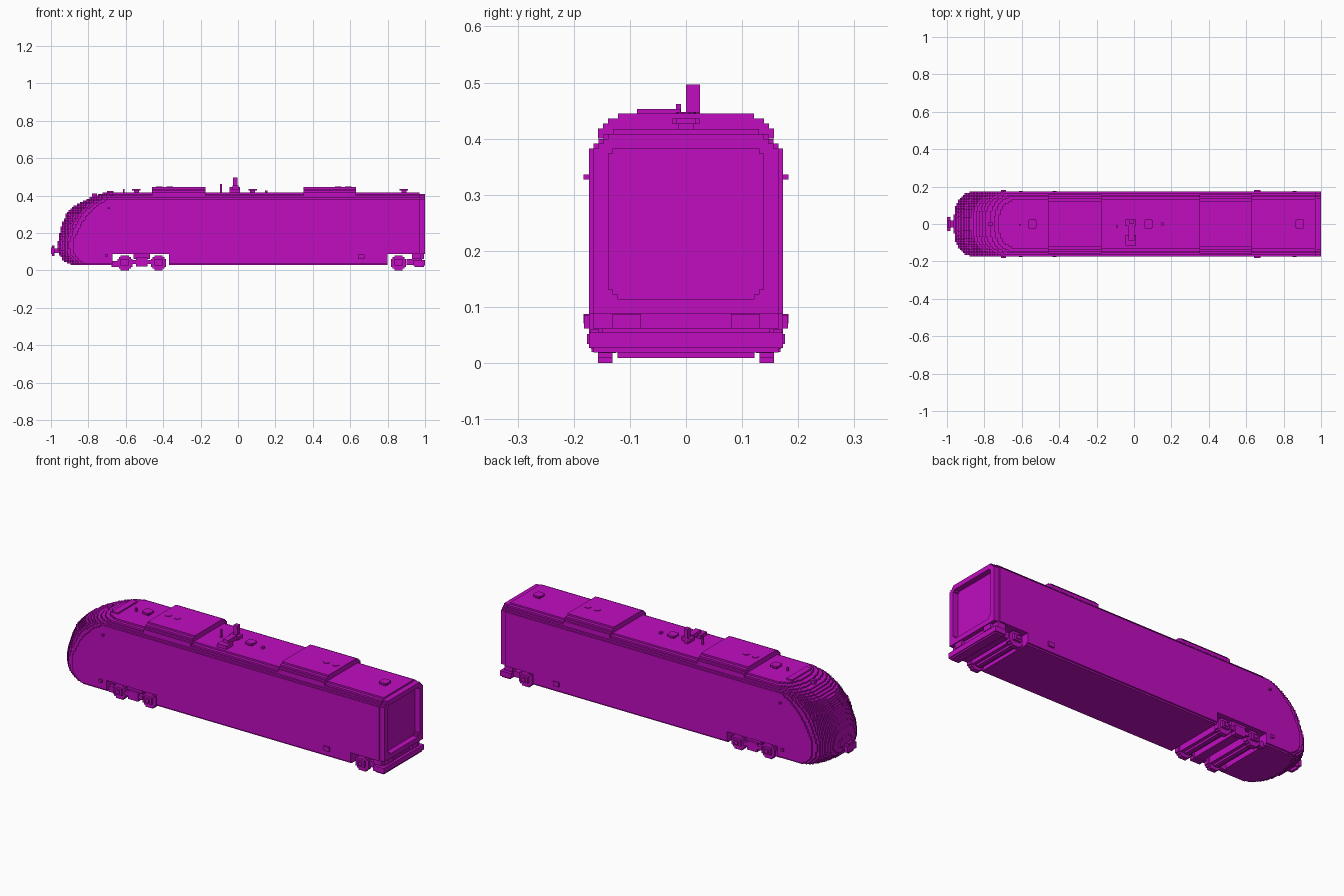
import bpy, bmesh, math

cube = bpy.data.objects.get("Cube")
if cube:
    bpy.data.objects.remove(cube, do_unlink=True)

magenta = bpy.data.materials.new("magenta")
COLOUR = (0.53, 0.004, 0.53, 1.0)
magenta.diffuse_color = COLOUR
magenta.use_nodes = True
magenta.node_tree.nodes["Principled BSDF"].inputs["Base Color"].default_value = COLOUR

V = 0.00866      # size of one stepped block
Z0 = 0.0275      # underside of the body
LAYERS = 45


def finish(name, bm):
    mesh = bpy.data.meshes.new(name)
    bm.to_mesh(mesh)
    bm.free()
    mesh.materials.append(magenta)
    ob = bpy.data.objects.new(name, mesh)
    bpy.context.collection.objects.link(ob)
    return ob


def boxes(name, *dims, mirror=False):
    """Join boxes given as (x0, x1, y0, y1, z0, z1); mirror repeats them at -y."""
    bm = bmesh.new()
    for x0, x1, y0, y1, z0, z1 in dims:
        for s in ((1, -1) if mirror else (1,)):
            vs = bmesh.ops.create_cube(bm, size=1)["verts"]
            for v in vs:
                v.co.x = x1 if v.co.x > 0 else x0
                v.co.y = s * (y1 + y0) / 2 + v.co.y * (y1 - y0)
                v.co.z = z1 if v.co.z > 0 else z0
    return finish(name, bm)


def lerp(table, z):
    if z <= table[0][0]:
        return table[0][1]
    for (za, xa), (zb, xb) in zip(table, table[1:]):
        if z <= zb:
            return xa + (xb - xa) * (z - za) / (zb - za)
    return table[-1][1]


# Nose curves as (height, x): the centre line tip and where the flat side starts
TIP = [(.03, -.89), (.05, -.93), (.08, -.955), (.12, -.965), (.18, -.96), (.25, -.94),
       (.30, -.92), (.35, -.87), (.385, -.80), (.418, -.71)]
SIDE = [(.03, -.78), (.08, -.835), (.15, -.845), (.20, -.82), (.25, -.79),
        (.30, -.75), (.35, -.69), (.38, -.65), (.418, -.61)]
SHOULDER = {0: 19, 41: 19, 42: 18, 43: 17, 44: 15}   # half width of special layers
NOSE_CELLS = 42
xs = [-.966 + i * V for i in range(NOSE_CELLS + 1)] + [-.37, .80, .97, 1.0]


def half_width(i, k):
    """Half width, in blocks, of the body in slice i and layer k."""
    x, z = (xs[i] + xs[i + 1]) / 2, Z0 + (k + .5) * V
    full = SHOULDER.get(k, 20)
    if k < 7 and (-.67 < x < -.37 or x > .80):       # wheel openings
        return 0
    if i == len(xs) - 2:                             # rear frame
        return 0 if k == 44 else full - 1
    t = (x - lerp(TIP, z)) / (lerp(SIDE, z) - lerp(TIP, z))
    if t <= 0:
        return 0
    return round(full * (1 - (1 - min(t, 1)) ** 2.5) ** (1 / 2.5))


def in_recess(i, j, k):
    y, z = abs(j + .5) * V, Z0 + (k + .5) * V
    corner = max(0, y - .121) + max(0, abs(z - .249) - .115)
    return i == len(xs) - 2 and y < .14 and abs(z - .249) < .134 and corner < .019


# Stepped body shell with the rounded nose
solid = set()
for i in range(len(xs) - 1):
    for k in range(LAYERS):
        w = half_width(i, k)
        solid.update((i, j, k) for j in range(-w, w) if not in_recess(i, j, k))

bm = bmesh.new()
corners = {}


def corner(c):
    if c not in corners:
        corners[c] = bm.verts.new((xs[c[0]], c[1] * V, Z0 + c[2] * V))
    return corners[c]


for cell in solid:
    for axis in range(3):
        for side in (0, 1):
            other = list(cell)
            other[axis] += 2 * side - 1
            if tuple(other) in solid:
                continue
            quad = []
            for a, b in ((0, 0), (1, 0), (1, 1), (0, 1)):
                c = list(cell)
                c[axis] += side
                c[(axis + 1) % 3] += a
                c[(axis + 2) % 3] += b
                quad.append(corner(tuple(c)))
            bm.faces.new(quad if side else quad[::-1])
bmesh.ops.dissolve_limit(bm, angle_limit=.01, verts=bm.verts, edges=bm.edges)
finish("body", bm)

# Roof pods with stepped sides and paired round caps
for name, a, b, caps in (("front", -.46, -.175, (-.42, -.365)), ("rear", .35, .63, (.535, .59))):
    boxes(name + "_roof_pod",
          *[(a, b, -w, w, z, z + h) for w, z, h in
            ((.157, .400, .018), (.148, .418, .009), (.139, .427, .009), (.121, .436, .009))])
    bm = bmesh.new()
    for x in caps:
        cap = bmesh.ops.create_cone(bm, cap_ends=True, segments=10, radius1=.018,
                                    radius2=.018, depth=.006)
        bmesh.ops.translate(bm, verts=cap["verts"], vec=(x, 0, .445))
    finish(name + "_pod_caps", bm)

# Mushroom vents and small roof fittings
for n, x in enumerate((-.543, .078, .887)):
    boxes(f"roof_vent_{n + 1}", (x - .013, x + .013, -.013, .013, .415, .427),
          (x - .023, x + .023, -.018, .018, .426, .436),
          (x - .018, x + .018, -.024, .024, .426, .436))
boxes("roof_studs", (-.616, -.606, -.009, 0, .415, .436), (.145, .158, -.008, .008, .415, .428),
      (-.095, -.086, -.018, -.009, .415, .462), (-.78, -.755, -.009, .009, .385, .412))
boxes("cab_roof_lip", (-.70, -.665, -.085, .085, .415, .425))

# Roof horn mast
boxes("roof_mast", (-.045, .012, -.115, -.06, .415, .436), (-.03, .002, -.087, -.01, .43, .453),
      (-.028, -.004, 0, .025, .415, .497), (-.045, .012, -.012, .025, .43, .447))

# Wheels: stepped discs with axles and axle boxes
WHEELS = (("front", -.605), ("middle", -.425), ("rear", .858))
for name, x in WHEELS:
    boxes(name + "_wheels", (x - .022, x + .022, .131, .157, 0, .080),
          (x - .032, x + .032, .131, .157, .009, .071),
          (x - .040, x + .040, .131, .157, .018, .062),
          (x - .022, x + .022, .157, .170, .026, .060),
          (x - .010, x + .010, .170, .176, .034, .052), mirror=True)
    boxes(name + "_axle", (x - .030, x + .030, -.131, .131, .020, .060),
          (x - .012, x + .012, -.122, .122, .009, .080))

# Front bogie linkage between the wheels
boxes("bogie_side_frame", (-.57, -.46, .140, .165, .035, .055), (-.545, -.485, .140, .168, .020, .068),
      (-.56, -.47, .135, .155, .062, .090), (-.675, -.645, .125, .150, .018, .050), mirror=True)
boxes("bogie_cross_beam", (-.54, -.49, -.14, .14, .025, .092))

# Rear end: lower plate, sill, buffers and the neck joining them to the body
boxes("rear_plate", (.935, 1.0, -.173, .173, .027, .055), (.945, .995, -.165, .165, .019, .028),
      (.90, .935, -.15, .15, .03, .062))
boxes("rear_sill", (.93, .985, -.15, .15, .052, .062), (.93, .978, -.165, .165, .061, .092))
boxes("rear_buffers", (.97, .995, .08, .131, .062, .088), mirror=True)

# Front coupler
boxes("front_coupler", (-1.0, -.982, -.038, .038, .088, .122), (-.995, -.982, -.022, .022, .078, .132),
      (-.985, -.94, -.02, .02, .092, .118))

# Small side fittings
boxes("side_lamps", (.642, .676, .170, .182, .062, .086), (-.712, -.697, .170, .183, .071, .0875),
      (-.697, -.685, .170, .183, .327, .336), mirror=True)
